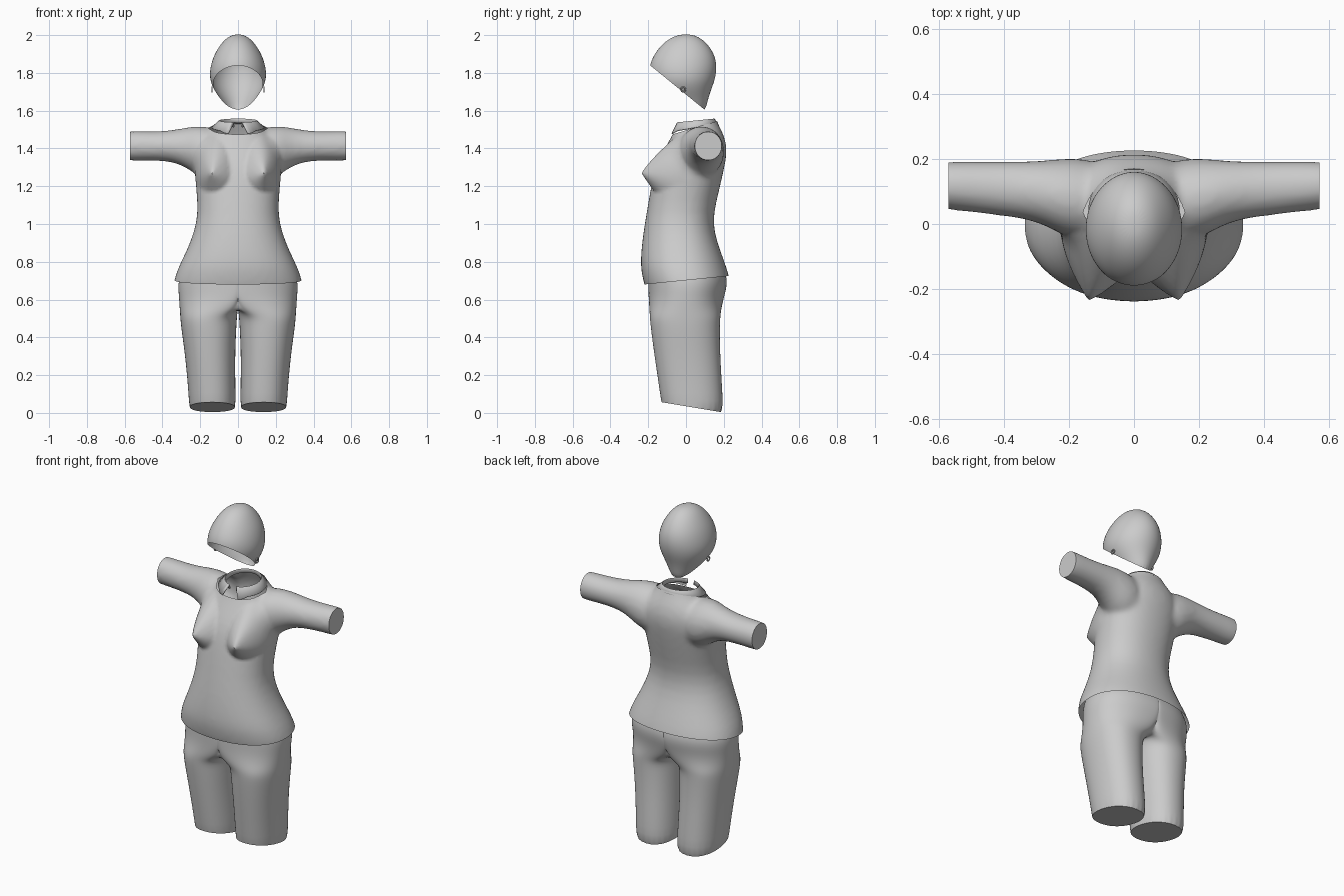
import bpy, bmesh, math
from mathutils import Vector

cube = bpy.data.objects.get("Cube")
if cube:
    bpy.data.objects.remove(cube, do_unlink=True)

grey = bpy.data.materials.new("plain_grey")
grey.use_nodes = True
grey.diffuse_color = (0.6, 0.6, 0.6, 1)
grey.node_tree.nodes["Principled BSDF"].inputs["Base Color"].default_value = (0.6, 0.6, 0.6, 1)


def loft(bm, rings, axis="z", sides=24, power=0.9, half=False):
    """Closed skin through rings of (level, min a, max a, min b, max b)."""
    loops = []
    for level, a0, a1, b0, b1 in rings:
        loop = []
        for i in range(sides):
            t = math.tau * i / sides
            c, s = math.cos(t), math.sin(t)
            a = (a0 + a1 + (a1 - a0) * math.copysign(abs(c) ** power, c)) / 2
            b = (b0 + b1 + (b1 - b0) * math.copysign(abs(s) ** power, s)) / 2
            if half:
                a = max(a, 0)
            loop.append(bm.verts.new((a, b, level) if axis == "z" else (level, a, b)))
        loops.append(loop)
    for lo, hi in zip(loops, loops[1:]):
        for i in range(sides):
            j = (i + 1) % sides
            bm.faces.new((lo[i], lo[j], hi[j], hi[i]))
    bm.faces.new(loops[0])
    bm.faces.new(loops[-1])


def make(name, bm):
    bmesh.ops.recalc_face_normals(bm, faces=bm.faces)
    mesh = bpy.data.meshes.new(name)
    bm.to_mesh(mesh)
    bm.free()
    mesh.materials.append(grey)
    obj = bpy.data.objects.new(name, mesh)
    bpy.context.collection.objects.link(obj)
    return obj


def bake(obj):
    """Replace the mesh by its modified result and return it for editing."""
    graph = bpy.context.evaluated_depsgraph_get()
    mesh = bpy.data.meshes.new_from_object(obj.evaluated_get(graph))
    obj.modifiers.clear()
    obj.data = mesh
    bm = bmesh.new()
    bm.from_mesh(mesh)
    return bm


def cut(bm, point, normal, fill=False):
    """Remove everything on the normal's side of a plane."""
    geom = bm.verts[:] + bm.edges[:] + bm.faces[:]
    out = bmesh.ops.bisect_plane(bm, geom=geom, plane_co=point, plane_no=normal, clear_outer=True)
    if fill:
        edges = [e for e in out["geom_cut"] if isinstance(e, bmesh.types.BMEdge)]
        bmesh.ops.edgeloop_fill(bm, edges=edges)


def slope(y0, z0, y1, z1):
    """Upward normal of a plane sloping from front to back."""
    return Vector((0, z0 - z1, y1 - y0)).normalized()


def finish(obj, bm=None):
    if bm:
        bm.to_mesh(obj.data)
        bm.free()
    if not obj.data.materials:
        obj.data.materials.append(grey)
    obj.data.shade_smooth()
    obj.data.set_sharp_from_angle(angle=math.radians(45))


def subdivide(obj, levels=2):
    obj.modifiers.new("smooth", "SUBSURF").levels = levels


# Shirt: torso and flared sleeves fused into one skin
bm = bmesh.new()
torso = [(.58, .365, -.20, .24), (.69, .345, -.225, .24), (.76, .325, -.243, .22),
         (.85, .278, -.24, .187), (.95, .237, -.228, .152), (1.05, .213, -.212, .145),
         (1.18, .222, -.19, .178), (1.3, .235, -.165, .205), (1.38, .23, -.125, .22),
         (1.45, .2, -.085, .21), (1.5, .15, -.06, .187), (1.55, .11, -.05, .16),
         (1.64, .1, -.04, .14)]
loft(bm, [(z, -w, w, f, b) for z, w, f, b in torso])
sleeve = [(.08, -.06, .2, 1.22, 1.51), (.2, -.05, .205, 1.24, 1.52), (.26, -.01, .197, 1.29, 1.515),
          (.33, .015, .193, 1.325, 1.5), (.42, .025, .193, 1.335, 1.49),
          (.54, .042, .193, 1.335, 1.492), (.64, .045, .195, 1.33, 1.495)]
for side in (1, -1):
    loft(bm, [(side * x, y0, y1, z0, z1) for x, y0, y1, z0, z1 in sleeve], "x", power=1)
shirt = make("shirt", bm)
subdivide(shirt, 1)
remesh = shirt.modifiers.new("fuse", "REMESH")
remesh.mode = "VOXEL"
remesh.voxel_size = .014
relax = shirt.modifiers.new("relax", "SMOOTH")
relax.iterations = 8
bm = bake(shirt)
for v in bm.verts:  # pointed bust
    if v.co.y < 0:
        dz = v.co.z - 1.27
        far = math.hypot((abs(v.co.x) - .14) / .1, dz / (.2 if dz > 0 else .1))
        v.co.y -= .1 * max(0, 1 - far)
cut(bm, (0, -.22, .68), -slope(-.22, .68, .23, .725))
cut(bm, (0, -.07, 1.475), slope(-.07, 1.475, .15, 1.54))
for side in (1, -1):
    cut(bm, (side * .571, 0, 0), (side, 0, 0), fill=True)
finish(shirt, bm)

# Collar: folded band open at the front
bm = bmesh.new()
rows = []
steps = 32
for i in range(steps + 1):
    t = math.radians(-168 + 336 * i / steps)
    s, c = math.sin(t), math.cos(t)
    tip = max(0, -c - .75) * .1
    rows.append([bm.verts.new(p) for p in (
        (.092 * s, .05 + .095 * c, 1.525 + .012 * c),
        (.1 * s, .05 + .1 * c, 1.548 + .01 * c),
        (.14 * s + math.copysign(tip, s), .045 + .125 * c, 1.512 + .022 * c - tip * .5))])
for a, b in zip(rows, rows[1:]):
    for k in range(2):
        bm.faces.new((a[k], b[k], b[k + 1], a[k + 1]))
collar = make("collar", bm)
collar.modifiers.new("thickness", "SOLIDIFY").thickness = .006
finish(collar)

# Trousers: one leg with half the hips, mirrored
bm = bmesh.new()
loft(bm, [(-.06, .012, .255, -.115, .2), (.1, .012, .262, -.138, .195), (.3, .015, .28, -.168, .182),
          (.45, .008, .302, -.188, .18), (.51, .004, .307, -.193, .183), (.56, -.15, .311, -.196, .19),
          (.62, -.3, .316, -.2, .205), (.7, -.32, .322, -.203, .226), (.78, -.29, .29, -.2, .195)],
     half=True)
flat = [f for f in bm.faces if all(v.co.x < .0001 for v in f.verts) or f.calc_center_median().z > .77]
bmesh.ops.delete(bm, geom=flat, context="FACES")
trousers = make("trousers", bm)
mirror = trousers.modifiers.new("mirror", "MIRROR")
mirror.use_clip = True
subdivide(trousers)
bm = bake(trousers)
cut(bm, (0, -.12, .055), -slope(-.12, .055, .2, .002), fill=True)
finish(trousers, bm)

# Hair cap: egg shape sliced off along the face
bm = bmesh.new()
head = [(2.004, .02, -.03, .03), (1.987, .06, -.08, .075), (1.95, .094, -.13, .118),
        (1.9, .125, -.168, .15), (1.85, .143, -.192, .163), (1.8, .152, -.195, .162),
        (1.75, .147, -.183, .15), (1.7, .122, -.15, .13), (1.65, .086, -.1, .115),
        (1.58, .05, -.06, .098)]
loft(bm, [(z, -w, w, f, b) for z, w, f, b in head], power=1)
hair = make("hair_cap", bm)
subdivide(hair)
bm = bake(hair)
cut(bm, (0, -.19, 1.84), -slope(-.19, 1.84, .095, 1.608))
finish(hair, bm)

# Small rings below the cap's edge
for side, label in ((1, "left"), (-1, "right")):
    bpy.ops.mesh.primitive_torus_add(major_segments=16, minor_segments=6, major_radius=.012,
                                     minor_radius=.004, location=(side * .138, -.015, 1.712),
                                     rotation=(0, math.pi / 2, 0))
    ring = bpy.context.object
    ring.name = label + "_ear_ring"
    finish(ring)
